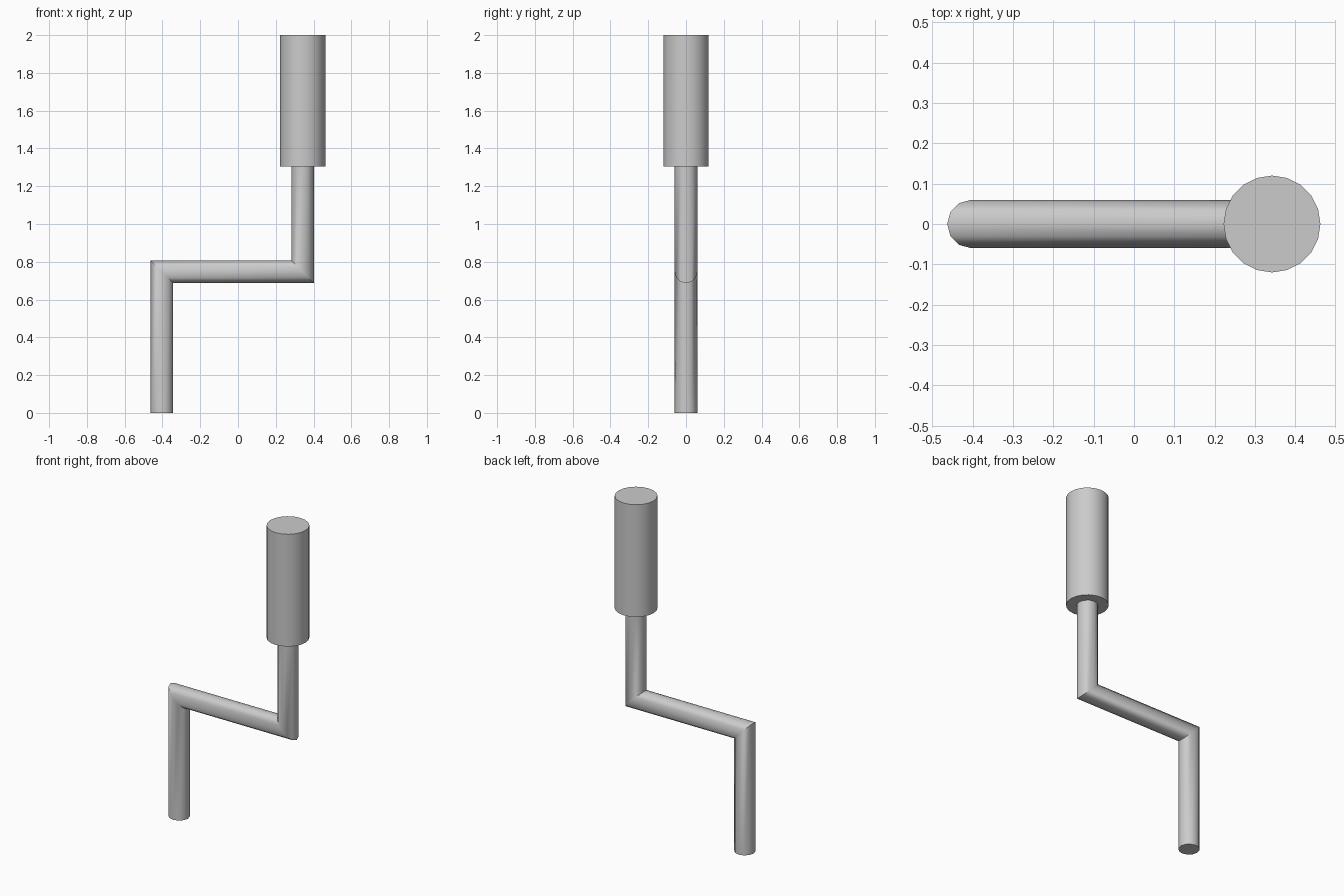
import bpy, bmesh
from math import cos, sin, tau, radians

if "Cube" in bpy.data.objects:
    bpy.data.objects.remove(bpy.data.objects["Cube"])


def tube(name, stations, radius, sides):
    """Capped tube through vertical-section rings; station = (x, z, tilt), tilt shears the ring into a mitre."""
    bm = bmesh.new()
    rings = []
    for x, z, tilt in stations:
        ring = []
        for i in range(sides):
            a = tau * i / sides
            dx, dy = radius * cos(a), radius * sin(a)
            ring.append(bm.verts.new((x + dx, dy, z - tilt * dx)))
        rings.append(ring)
    for a, b in zip(rings, rings[1:]):
        for i in range(sides):
            j = (i + 1) % sides
            bm.faces.new((a[i], a[j], b[j], b[i]))
    bm.faces.new(rings[0][::-1])
    bm.faces.new(rings[-1])
    bmesh.ops.recalc_face_normals(bm, faces=bm.faces)
    mesh = bpy.data.meshes.new(name)
    bm.to_mesh(mesh)
    bm.free()
    obj = bpy.data.objects.new(name, mesh)
    bpy.context.collection.objects.link(obj)
    bpy.ops.object.select_all(action='DESELECT')
    obj.select_set(True)
    bpy.context.view_layer.objects.active = obj
    bpy.ops.object.shade_smooth_by_angle(angle=radians(35))
    return obj


LEFT, RIGHT, BEND = -0.403, 0.342, 0.747

# Cranked rod with two mitred right-angle bends
tube("crank_rod", [(LEFT, 0, 0), (LEFT, BEND, 1), (RIGHT, BEND, 1), (RIGHT, 1.305, 0)], 0.06, 12)

# Thick hand grip on top
tube("hand_grip", [(RIGHT, 1.305, 0), (RIGHT, 2.0, 0)], 0.12, 20)
